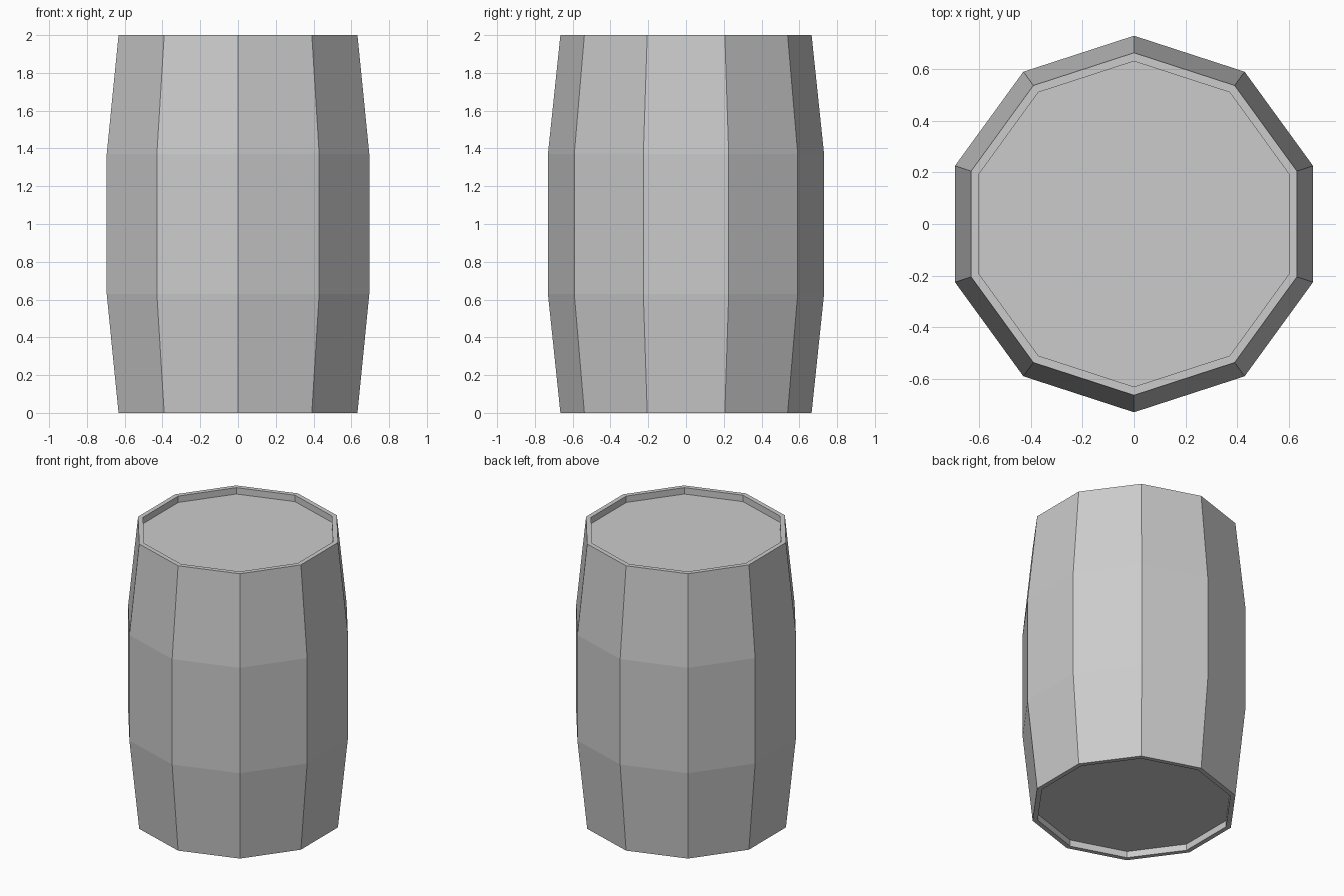
import bpy
import bmesh
import math

cube = bpy.data.objects.get("Cube")
if cube:
    bpy.data.objects.remove(cube, do_unlink=True)

SIDES = 10
RIM, BELLY, INNER, RECESS = 0.665, 0.731, 0.632, 0.045

# Plain grey for the whole cask
grey = bpy.data.materials.new("plain_grey")
grey.use_nodes = True
colour = (0.6, 0.6, 0.6, 1)
grey.diffuse_color = colour
grey.node_tree.nodes["Principled BSDF"].inputs["Base Color"].default_value = colour

# Profile from the bottom lid, over the staves, to the top lid
profile = [(INNER, RECESS), (INNER, 0), (RIM, 0), (BELLY, 0.63),
           (BELLY, 1.37), (RIM, 2), (INNER, 2), (INNER, 2 - RECESS)]

bm = bmesh.new()
rings = []
for radius, z in profile:
    angles = [math.pi / 2 + i * math.tau / SIDES for i in range(SIDES)]
    rings.append([bm.verts.new((radius * math.cos(a), radius * math.sin(a), z))
                  for a in angles])

# Rims and staves
for low, high in zip(rings, rings[1:]):
    for i in range(SIDES):
        j = (i + 1) % SIDES
        bm.faces.new((low[i], low[j], high[j], high[i]))

# Recessed lids
bm.faces.new(rings[0][::-1])
bm.faces.new(rings[-1])
bmesh.ops.recalc_face_normals(bm, faces=bm.faces[:])

mesh = bpy.data.meshes.new("barrel")
bm.to_mesh(mesh)
bm.free()
mesh.materials.append(grey)
barrel = bpy.data.objects.new("barrel", mesh)
bpy.context.collection.objects.link(barrel)
